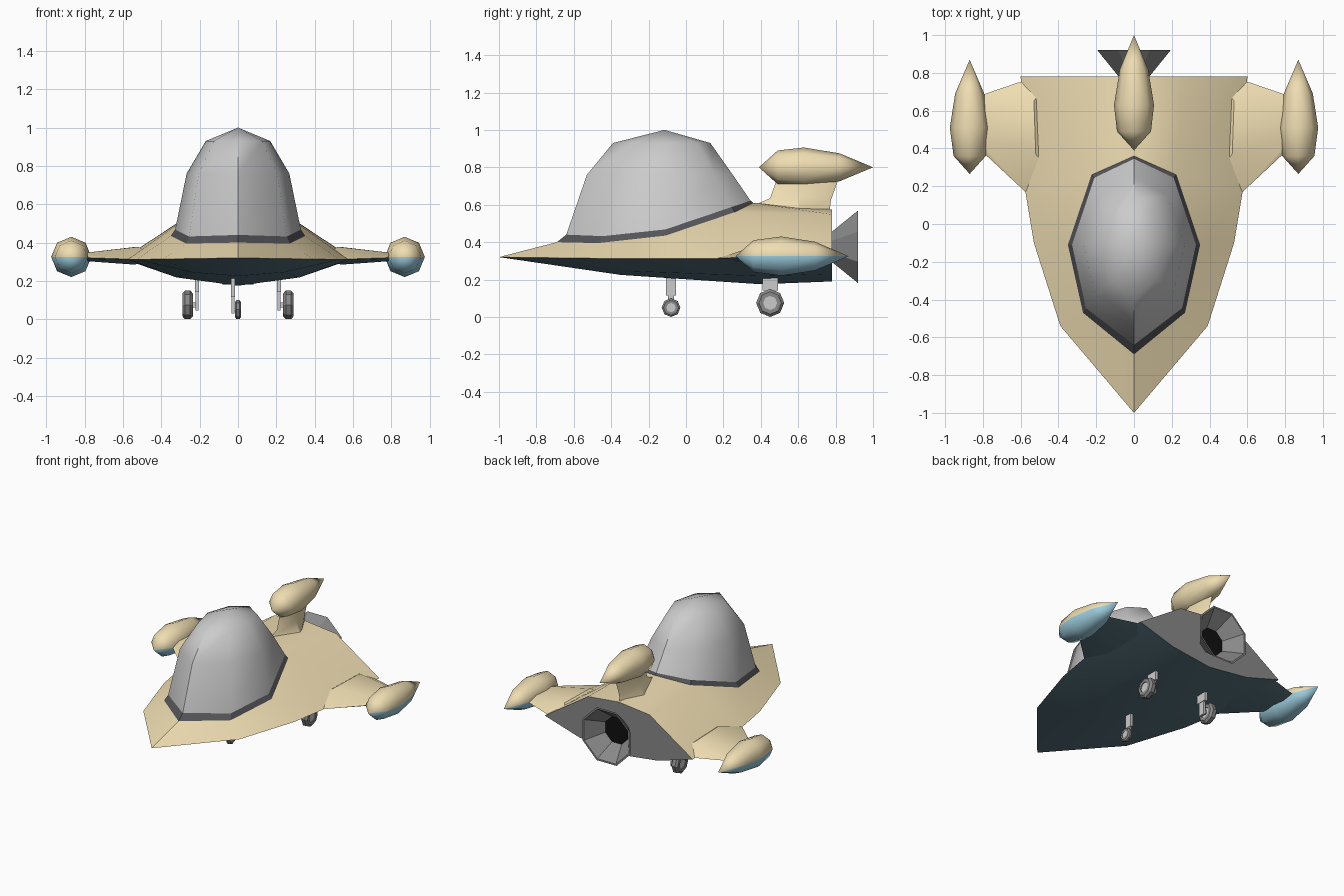
import bpy, bmesh
from math import sin, cos, pi, radians
from mathutils import Matrix, Vector

if "Cube" in bpy.data.objects:
    bpy.data.objects.remove(bpy.data.objects["Cube"])


def mat(name, *rgb):
    m = bpy.data.materials.new(name)
    m.diffuse_color = (*rgb, 1)
    m.use_nodes = True
    m.node_tree.nodes["Principled BSDF"].inputs["Base Color"].default_value = m.diffuse_color
    return m


TAN = mat("tan", .87, .73, .45)
TEAL = mat("dark teal", .10, .18, .22)
BLUE = mat("light blue", .33, .60, .72)
DARK = mat("dark grey", .09, .09, .10)
MID = mat("mid grey", .25, .25, .25)
BLACK = mat("black", .005, .005, .005)


def finish(name, bm, mats=(), angle=None, recalc=True):
    bmesh.ops.remove_doubles(bm, verts=bm.verts, dist=1e-4)
    if recalc:
        bmesh.ops.recalc_face_normals(bm, faces=bm.faces)
    me = bpy.data.meshes.new(name)
    bm.to_mesh(me)
    bm.free()
    for m in mats:
        me.materials.append(m)
    if angle:
        me.polygons.foreach_set("use_smooth", [True] * len(me.polygons))
        me.set_sharp_from_angle(angle=radians(angle))
    ob = bpy.data.objects.new(name, me)
    bpy.context.collection.objects.link(ob)
    return ob


def loft(bm, rings):
    rows = [[bm.verts.new(p) for p in r] for r in rings]
    for a, b in zip(rows, rows[1:]):
        n = len(a)
        for i in range(n):
            bm.faces.new((a[i], a[(i + 1) % n], b[(i + 1) % n], b[i]))
    return rows


def both(half):
    """Close a half ring (first and last points on x=0) by mirroring it."""
    return half + [(-x, y, z) for x, y, z in half[-2:0:-1]]


def lathe(profile, centre, axis, n=8, phase=0.0):
    """Rings of (along, radius) around the x or y axis."""
    cx, cy, cz = centre
    rings = []
    for d, r in profile:
        ring = []
        for i in range(n):
            a = 2 * pi * i / n + phase
            u, v = max(r, 1e-6) * cos(a), max(r, 1e-6) * sin(a)
            ring.append((cx + u, cy + d, cz + v) if axis == 'y' else (cx + d, cy + u, cz + v))
        rings.append(ring)
    bm = bmesh.new()
    loft(bm, rings)
    return bm


def clean(bm):
    bmesh.ops.remove_doubles(bm, verts=bm.verts, dist=1e-4)
    bmesh.ops.recalc_face_normals(bm, faces=bm.faces)
    bm.normal_update()


def two_tone(bm):
    clean(bm)
    for f in bm.faces:
        f.material_index = 1 if f.normal.z < 0 else 0


# Hull: half shell, mirrored
P = dict(
    O0=(0, -1, .32), O1=(.39, -.54, .314), O2=(.53, -.10, .312), O3=(.575, .17, .312), O4=(.60, .78, .315),
    I0=(0, -.69, .40), I1=(.27, -.47, .395), I2=(.35, -.11, .435), I3=(.225, .26, .56), I4=(0, .36, .61),
    R0=(0, .78, .575), R1=(.25, .78, .548),
    K1=(0, -.35, .225), K2=(0, .40, .175), K3=(0, .78, .19),
    M1=(.24, -.30, .245), M2=(.32, .40, .218), M3=(.32, .78, .23))
TOP = ["I0 O0 O1 I1", "I1 O1 O2 I2", "I2 O2 O3 I3", "I3 O3 O4 R1", "I4 I3 R1 R0"]
BOTTOM = ["O0 K1 M1", "O0 M1 O1", "O1 M1 O2", "K1 K2 M2 M1", "M1 M2 O3 O2",
          "K2 K3 M3 M2", "M2 M3 O4 O3"]
bm = bmesh.new()
for side in (1, -1):
    vs = {k: bm.verts.new((side * x, y, z)) for k, (x, y, z) in P.items()}
    for idx, group in enumerate((TOP, BOTTOM, ["R0 R1 O4 M3 K3"])):
        for names in group:
            bm.faces.new([vs[k] for k in names.split()]).material_index = idx
finish("hull", bm, (TAN, TEAL, MID), 25)

# Canopy frame and canopy
frame_top = [(0, -.64, .44), (.255, -.445, .432), (.328, -.11, .468), (.21, .245, .588), (0, .345, .622)]
bm = bmesh.new()
loft(bm, [both([P[k] for k in ("I0", "I1", "I2", "I3", "I4")]), both(frame_top)])
finish("canopy_frame", bm, (DARK,))
bm = bmesh.new()
rows = loft(bm, [both(frame_top),
                 both([(0, -.53, .76), (.205, -.38, .76), (.268, -.11, .76), (.175, .15, .76), (0, .25, .76)]),
                 both([(0, -.39, .93), (.125, -.29, .93), (.168, -.11, .93), (.11, .06, .93), (0, .13, .93)])])
apex = bm.verts.new((0, -.115, 1.0))
for i in range(8):
    bm.faces.new((rows[-1][i], rows[-1][(i + 1) % 8], apex))
finish("canopy", bm, (), 48)

# Wings and wing-tip pods
for side, label in ((1, "right"), (-1, "left")):
    bm = bmesh.new()
    for x, y, z in [(.575, .17, .314), (.80, .38, .322), (.80, .685, .322), (.61, .75, .316), (.45, .77, .316),
                    (.42, .25, .312), (.52, .37, .378), (.53, .65, .378), (.83, .45, .343), (.83, .60, .343),
                    (.54, .37, .285), (.54, .65, .285), (.83, .45, .306), (.83, .60, .306)]:
        bm.verts.new((side * x, y, z))
    bmesh.ops.convex_hull(bm, input=bm.verts)
    two_tone(bm)
    finish(label + "_wing", bm, (TAN, TEAL), 30)
    bm = lathe([(-.245, 0), (-.15, .085), (0, .105), (.18, .077), (.36, 0)], (side * .87, .51, .325), 'y')
    two_tone(bm)
    finish(label + "_wing_pod", bm, (TAN, BLUE), 50)

# Tail fin and its pod
bm = bmesh.new()
loft(bm, [both([(0, .37, .60), (.09, .60, .565), (0, .765, .55)]),
          both([(0, .45, .635), (.045, .61, .65), (0, .775, .625)]),
          both([(0, .50, .78), (.035, .64, .78), (0, .83, .78)])])
finish("tail_fin", bm, (TAN,), 35)
finish("tail_pod", lathe([(-.24, 0), (-.14, .09), (0, .106), (.19, .075), (.37, 0)], (0, .63, .80), 'y'), (TAN,), 50)

# Engine nozzle with black throat
bm = lathe([(-.02, .07), (.14, .21), (.14, .197), (.02, .10)], (0, .78, .375), 'y', phase=pi / 8)
finish("engine_nozzle", bm, (MID,), recalc=True)
finish("engine_throat", lathe([(0, 0), (0, .10)], (0, .802, .375), 'y', phase=pi / 8), (BLACK,))


def box(bm, x0, x1, y0, y1, z0, z1):
    m = Matrix.Translation(((x0 + x1) / 2, (y0 + y1) / 2, (z0 + z1) / 2)) @ \
        Matrix.Diagonal((x1 - x0, y1 - y0, z1 - z0, 1))
    bmesh.ops.create_cube(bm, size=1, matrix=m)


def landing_gear(name, leg_x, wheel_x, y, r, w, side):
    # strut: wide upper block, narrow lower arm, axle
    bm = bmesh.new()
    t = .011
    box(bm, leg_x - t, leg_x + t, y - r * .55, y + r * .55, r * 1.1 + .06, .24)
    box(bm, leg_x - t * .7, leg_x + t * .7, y - r * .3, y + r * .3, r * .6, r * 1.2 + .07)
    a, b = sorted((leg_x, wheel_x))
    box(bm, a, b, y - r * .18, y + r * .18, r * .82, r * 1.18)
    finish(name + "_strut", bm)
    # tyre and hub
    h = w / 2
    finish(name + "_tyre", lathe([(-h, r * .5), (-h, r * .8), (-h * .5, r), (h * .5, r), (h, r * .8), (h, r * .5),
                                  (-h, r * .5)], (wheel_x, y, r), 'x'), (MID,))
    finish(name + "_hub", lathe([(-h * .8, 0), (-h * .8, r * .52), (h * .8, r * .52), (h * .8, 0)],
                                (wheel_x, y, r), 'x'))


landing_gear("right_gear", .214, .263, .45, .075, .054, 1)
landing_gear("left_gear", -.214, -.263, .45, .075, .054, -1)
landing_gear("nose_gear", -.026, 0, -.08, .05, .03, 1)
